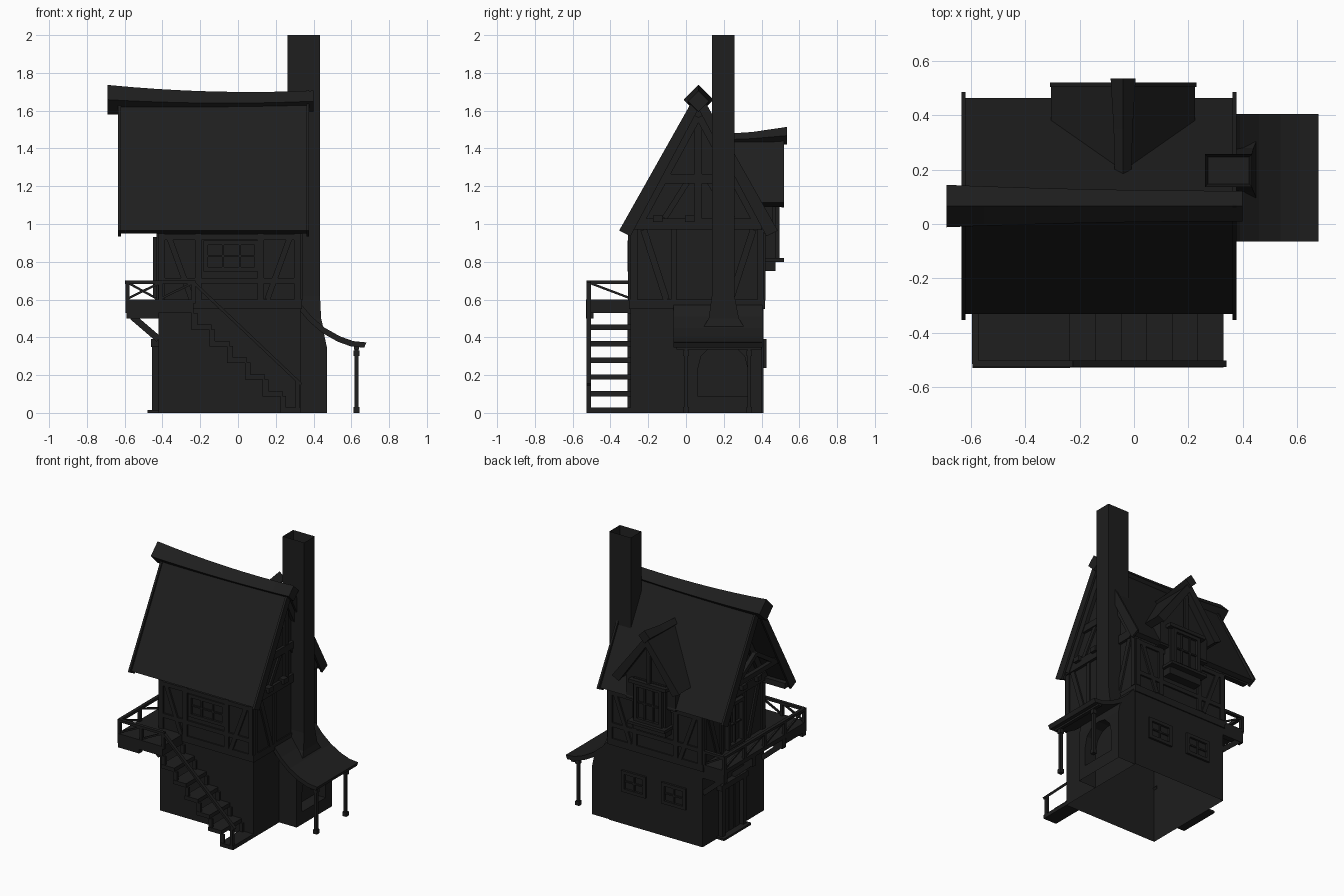
import bpy, bmesh
from mathutils import Vector, Matrix

if "Cube" in bpy.data.objects:
    bpy.data.objects.remove(bpy.data.objects["Cube"])

mat = bpy.data.materials.new("charcoal")
mat.use_nodes = True
COL = (0.013, 0.013, 0.013, 1)
mat.diffuse_color = COL
mat.node_tree.nodes["Principled BSDF"].inputs["Base Color"].default_value = COL


def finish(name, bm):
    bmesh.ops.recalc_face_normals(bm, faces=bm.faces)
    me = bpy.data.meshes.new(name)
    bm.to_mesh(me)
    bm.free()
    me.materials.append(mat)
    ob = bpy.data.objects.new(name, me)
    bpy.context.collection.objects.link(ob)
    return ob


def box(name, x0, x1, y0, y1, z0, z1):
    bm = bmesh.new()
    m = Matrix.Translation(((x0 + x1) / 2, (y0 + y1) / 2, (z0 + z1) / 2))
    bmesh.ops.create_cube(bm, size=1, matrix=m @ Matrix.Diagonal((x1 - x0, y1 - y0, z1 - z0, 1)))
    return finish(name, bm)


def beam(name, p, q, w, d, normal):
    """Bar from p to q, w wide, d deep along the normal."""
    p, q, n = Vector(p), Vector(q), Vector(normal)
    x = (q - p).normalized()
    n = (n - x * n.dot(x)).normalized()
    rot = Matrix((x, n.cross(x), n)).transposed().to_4x4()
    size = Matrix.Diagonal(((q - p).length, w, d, 1))
    bm = bmesh.new()
    bmesh.ops.create_cube(bm, size=1, matrix=Matrix.Translation((p + q) / 2) @ rot @ size)
    return finish(name, bm)


def extrude(name, axis, pts, a, b):
    """Outline in the plane across axis, extruded from a to b."""
    def place(p, t):
        return (t, p[0], p[1]) if axis == "x" else (p[0], t, p[1])
    bm = bmesh.new()
    f = bm.faces.new([bm.verts.new(place(p, a)) for p in pts])
    r = bmesh.ops.extrude_face_region(bm, geom=[f])
    shift = Vector(place((0, 0), b - a))
    bmesh.ops.translate(bm, vec=shift, verts=[v for v in r["geom"] if isinstance(v, bmesh.types.BMVert)])
    return finish(name, bm)


def open_bottom(ob):
    bm = bmesh.new()
    bm.from_mesh(ob.data)
    low = [f for f in bm.faces if f.calc_center_median().z < 0.001]
    bmesh.ops.delete(bm, geom=low, context="FACES")
    bm.to_mesh(ob.data)
    bm.free()


def loft(name, rings):
    bm = bmesh.new()
    loops = [[bm.verts.new(p) for p in r] for r in rings]
    for r, s in zip(loops, loops[1:]):
        for i in range(len(r)):
            j = (i + 1) % len(r)
            bm.faces.new((r[i], r[j], s[j], s[i]))
    bm.faces.new(loops[0])
    bm.faces.new(loops[-1])
    return finish(name, bm)


def chevron(c, half, eave, top, t, drop):
    return [(c - half, eave), (c, top), (c + half, eave), (c + half - t, eave - t / 2),
            (c, top - drop), (c - half + t, eave - t / 2)]


# Flat strips laid on a wall: position and outward direction of each wall
WALLS = {"front": ("y", -0.295, -1), "back": ("y", 0.41, 1), "bay": ("y", 0.475, 1),
         "right": ("x", 0.33, 1), "left": ("x", -0.42, -1)}


def strip(name, wall, a, b, w=0.035, d=0.012):
    axis, pos, s = WALLS[wall]
    t = pos + s * d / 2

    def at(p):
        return (t, p[0], p[1]) if axis == "x" else (p[0], t, p[1])
    return beam(name, at(a), at(b), w, d, (s, 0, 0) if axis == "x" else (0, s, 0))


def window(name, wall, u0, u1, z0, z1, cols, d=0.015):
    for z in (z0, z1):
        strip(name + "_rail", wall, (u0 - 0.012, z), (u1 + 0.012, z), 0.024, d)
    strip(name + "_crossbar", wall, (u0, (z0 + z1) / 2), (u1, (z0 + z1) / 2), 0.01, d * 0.6)
    for i in range(cols + 1):
        u = u0 + (u1 - u0) * i / cols
        edge = i in (0, cols)
        strip(name + "_upright", wall, (u, z0), (u, z1), 0.024 if edge else 0.012, d if edge else d * 0.6)


# House body, a shell open underneath
RY = 0.066
open_bottom(extrude("house_walls", "x", [(-0.295, 0), (0.41, 0), (0.41, 0.96), (RY, 1.62), (-0.295, 0.95)], -0.42, 0.33))
box("floor_belt_front", -0.43, 0.338, -0.303, -0.295, 0.55, 0.60)
box("floor_belt_back", -0.43, 0.338, 0.41, 0.418, 0.55, 0.60)
box("floor_belt_right", 0.33, 0.338, -0.295, 0.41, 0.55, 0.60)
box("floor_belt_left", -0.43, -0.42, -0.295, 0.41, 0.55, 0.60)

# Main roof, barge boards and sagging ridge beam
extrude("main_roof", "x", chevron(RY, 0.397, 0.965, 1.695, 0.03, 0.065), -0.63, 0.37)
for x in (-0.635, 0.362):
    extrude("barge_board", "x", chevron(RY, 0.42, 0.965, 1.71, 0.06, 0.1), x, x + 0.015)
rings = []
for i in range(9):
    t = i / 8
    x = -0.69 + 1.09 * t
    r = 0.056 + 0.022 * (1 - t) ** 2
    z = 1.642 + 0.055 * (t - 0.62) ** 2 - 0.005 * (1 - t)
    rings.append([(x, RY, z + r), (x, RY + r, z), (x, RY, z - r), (x, RY - r, z)])
loft("ridge_beam", rings)

# Timber framing on the two gables
for wall, out in (("right", 0.35), ("left", -0.46)):
    lo, hi = sorted((out, WALLS[wall][1]))
    box("gable_tie_beam", lo, hi, -0.28, 0.40, 0.97, 1.03)
    for y in (-0.15, 0.02, 0.18):
        lo, hi = sorted((out * 1.06, WALLS[wall][1]))
        box("joist_end", lo, hi, y - 0.025, y + 0.025, 1.01, 1.045)
    strip("collar_beam", wall, (-0.13, 1.24), (0.25, 1.24), 0.05, 0.02)
    strip("king_post", wall, (RY, 1.03), (RY, 1.55), 0.04, 0.015)
    for s in (-1, 1):
        strip("gable_rafter", wall, (RY + s * 0.33, 0.98), (RY + s * 0.01, 1.57), 0.05, 0.025)
        strip("gable_brace", wall, (RY + s * 0.18, 1.03), (RY + s * 0.06, 1.22), 0.03)
        strip("corner_post", wall, (0.06 + s * 0.335, 0.6), (0.06 + s * 0.335, 0.97), 0.035)
        strip("inner_post", wall, (RY + s * 0.13, 0.6), (RY + s * 0.13, 0.97), 0.03)
        strip("wall_brace", wall, (RY + s * 0.29, 0.97), (RY + s * 0.17, 0.6), 0.035)
# Roof truss in front of the open gable
for s in (-1, 1):
    beam("truss_strut", (-0.6, RY + s * 0.22, 1.18), (-0.6, RY, 1.32), 0.03, 0.03, (1, 0, 0))
    box("purlin", -0.62, -0.42, RY + s * 0.33 - 0.02, RY + s * 0.33 + 0.02, 0.95, 0.99)
beam("truss_tie", (-0.6, RY - 0.24, 1.18), (-0.6, RY + 0.24, 1.18), 0.035, 0.03, (1, 0, 0))

# Timber framing on the front and back
for wall in ("front", "back"):
    for z in (0.70, 0.93):
        strip("wall_rail", wall, (-0.42, z), (0.33, z), 0.03)
    for s in (-1, 1):
        for off in (0.36, 0.165):
            strip("wall_post", wall, (-0.045 + s * off, 0.6), (-0.045 + s * off, 0.95))
        strip("long_brace", wall, (-0.045 + s * 0.32, 0.93), (-0.045 + s * 0.2, 0.6), 0.03)
window("front_window", "front", -0.17, 0.10, 0.76, 0.90, 3)
for u in (-0.28, 0.04):
    window("lower_window", "back", u, u + 0.17, 0.25, 0.38, 2)

# Dormer with bay window
DX = -0.04
extrude("dormer_wall", "y", [(DX - 0.2, 0.95), (DX + 0.2, 0.95), (DX + 0.2, 1.14), (DX, 1.42), (DX - 0.2, 1.14)], 0.3, 0.46)
extrude("dormer_roof", "y", chevron(DX, 0.265, 1.115, 1.455, 0.045, 0.055), 0.17, 0.515)
extrude("dormer_barge", "y", chevron(DX, 0.27, 1.115, 1.465, 0.055, 0.075), 0.505, 0.52)
loft("dormer_ridge", [[(DX, y, z + r), (DX + r, y, z), (DX, y, z - r), (DX - r, y, z)]
                      for y, z, r in ((0.17, 1.445, 0.03), (0.35, 1.452, 0.035), (0.535, 1.468, 0.046))])
box("bay_body", DX - 0.13, DX + 0.13, 0.40, 0.475, 0.75, 1.12)
window("bay_window", "bay", DX - 0.1, DX + 0.1, 0.83, 1.08, 3, 0.02)
box("bay_sill", DX - 0.15, DX + 0.15, 0.41, 0.52, 0.80, 0.82)
box("bay_head", DX - 0.15, DX + 0.15, 0.41, 0.505, 1.09, 1.115)
strip("dormer_post", "bay", (DX, 1.1), (DX, 1.38), 0.03, 0.015)

# Chimney with hollow top, flared foot and arched oven base
flue = box("chimney", 0.262, 0.434, 0.137, 0.257, 0.45, 2.0)
bm = bmesh.new()
bm.from_mesh(flue.data)
top = [f for f in bm.faces if f.normal.z > 0.9]
bmesh.ops.inset_region(bm, faces=top, thickness=0.015)
bmesh.ops.translate(bm, vec=(0, 0, -0.08), verts=top[0].verts)
bm.to_mesh(flue.data)
bm.free()
loft("chimney_foot", [[(0.33, y0, z), (x, y0, z), (x, y1, z), (0.33, y1, z)]
                      for x, y0, y1, z in ((0.452, 0.09, 0.31, 0.45), (0.44, 0.12, 0.28, 0.5), (0.434, 0.137, 0.257, 0.62))])
base = extrude("oven_base", "y", [(0.33, 0), (0.47, 0), (0.47, 0.35), (0.455, 0.42), (0.42, 0.48), (0.33, 0.55)], 0.0, 0.403)
cutter = extrude("arch_cutter", "x", [(0.06, 0.09), (0.33, 0.09), (0.33, 0.22), (0.31, 0.3), (0.26, 0.35),
                                      (0.195, 0.365), (0.13, 0.35), (0.08, 0.3), (0.06, 0.22)], 0.38, 0.6)
cutter.hide_render = True
mod = base.modifiers.new("arch", "BOOLEAN")
mod.operation, mod.object, mod.solver = "DIFFERENCE", cutter, "EXACT"
bpy.context.view_layer.objects.active = base
bpy.ops.object.modifier_apply(modifier="arch")
bpy.data.objects.remove(cutter)
open_bottom(base)

# Lean-to roof on posts
curve = [(0.33, 0.58), (0.39, 0.51), (0.46, 0.45), (0.54, 0.405), (0.61, 0.38), (0.68, 0.373)]
under = [(x - 0.012, z - 0.028) for x, z in reversed(curve)]
extrude("lean_to_roof", "y", curve + under, -0.065, 0.405)
box("lean_to_beam", 0.615, 0.64, -0.05, 0.40, 0.335, 0.36)
for y in (0.0, 0.335):
    box("lean_to_post", 0.617, 0.637, y - 0.01, y + 0.01, 0, 0.35)
    for z in (0, 0.3):
        box("post_block", 0.612, 0.642, y - 0.015, y + 0.015, z, z + 0.03)

# Side door
box("door_step", -0.48, -0.42, -0.06, 0.25, 0, 0.015)
for y in (-0.04, 0.2):
    box("door_jamb", -0.455, -0.42, y, y + 0.03, 0, 0.37)
box("door_lintel", -0.46, -0.42, -0.055, 0.245, 0.35, 0.39)
for y in (0.03, 0.095, 0.16):
    strip("door_plank", "left", (y, 0.015), (y, 0.35), 0.055, 0.012)
window("balcony_door", "left", -0.02, 0.14, 0.62, 0.92, 2, 0.03)

# Balcony round the side and front
box("side_deck", -0.595, -0.42, -0.53, 0.41, 0.57, 0.60)
box("front_deck", -0.595, -0.235, -0.53, -0.295, 0.53, 0.60)
for y in (-0.51, -0.28, 0.06, 0.39):
    box("deck_joist", -0.59, -0.42, y - 0.02, y + 0.02, 0.50, 0.57)
for y in (-0.28, 0.06, 0.39):
    beam("deck_brace", (-0.56, y, 0.51), (-0.42, y, 0.39), 0.035, 0.03, (0, 1, 0))


def railing(points):
    for p, q in zip(points, points[1:]):
        n = (0, 1, 0) if abs(p[0] - q[0]) > 0.01 else (1, 0, 0)
        beam("hand_rail", (*p, 0.692), (*q, 0.692), 0.018, 0.024, n)
        beam("rail_brace", (*p, 0.69), (*q, 0.605), 0.012, 0.012, n)
    for x, y in points:
        box("rail_post", x - 0.01, x + 0.01, y - 0.012, y + 0.012, 0.58, 0.70)


railing([(-0.235, -0.515), (-0.41, -0.515), (-0.585, -0.515), (-0.585, -0.29), (-0.585, -0.06),
         (-0.585, 0.17), (-0.585, 0.4), (-0.43, 0.4)])

# Stairs with stepped stringers and a sloping rail
for i in range(6):
    x, z = 0.235 - 0.094 * i, 0.088 * i
    box("tread", x - 0.01, x + 0.095, -0.528, -0.295, z, z + 0.028)
    for y in (-0.525, -0.31):
        box("stringer_block", x - 0.01, x + 0.02, y, y + 0.015, z, z + 0.09)
beam("stair_rail", (-0.235, -0.515, 0.69), (0.335, -0.515, 0.15), 0.016, 0.024, (0, 1, 0))
box("newel_post", 0.305, 0.325, -0.527, -0.503, 0, 0.17)
